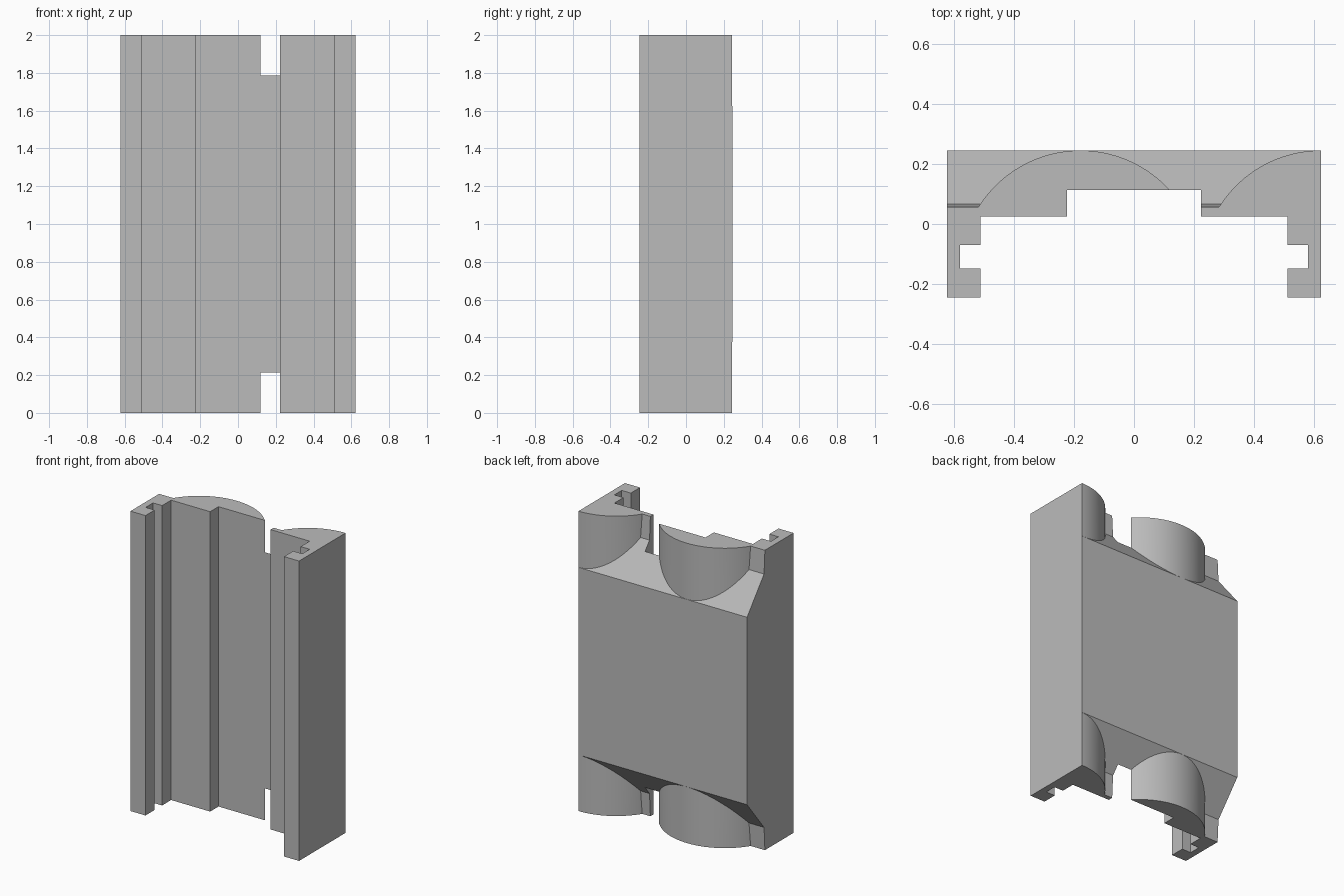
import bpy
import math

default_cube = bpy.data.objects.get("Cube")
if default_cube:
    bpy.data.objects.remove(default_cube, do_unlink=True)

HEIGHT = 2.0
BACK = 0.245
HALF_WIDTH = 0.622

grey = bpy.data.materials.new("plain grey")
grey.use_nodes = True
colour = (0.5, 0.5, 0.5, 1)
grey.diffuse_color = colour
grey.node_tree.nodes["Principled BSDF"].inputs["Base Color"].default_value = colour


def prism(name, outline, place, start, end):
    """Extrude a closed outline; place(a, b, t) gives the 3D point."""
    n = len(outline)
    verts = [place(a, b, t) for t in (start, end) for a, b in outline]
    faces = [tuple(range(n))[::-1], tuple(range(n, 2 * n))]
    faces += [(i, (i + 1) % n, n + (i + 1) % n, n + i) for i in range(n)]
    mesh = bpy.data.meshes.new(name)
    mesh.from_pydata(verts, [], faces)
    mesh.validate()
    obj = bpy.data.objects.new(name, mesh)
    bpy.context.collection.objects.link(obj)
    mesh.materials.append(grey)
    return obj


def select(obj):
    bpy.ops.object.select_all(action="DESELECT")
    obj.select_set(True)
    bpy.context.view_layer.objects.active = obj


def subtract(target, cutter):
    select(target)
    mod = target.modifiers.new("cut", "BOOLEAN")
    mod.operation = "DIFFERENCE"
    mod.solver = "EXACT"
    mod.object = cutter
    bpy.ops.object.modifier_apply(modifier=mod.name)
    bpy.data.objects.remove(cutter, do_unlink=True)


# Main body: channel section with grooved legs and a shallow front recess
half = [(0.223, 0.113), (0.223, 0.025), (0.511, 0.025), (0.511, -0.07),
        (0.578, -0.07), (0.578, -0.148), (0.511, -0.148), (0.511, -BACK),
        (HALF_WIDTH, -BACK), (HALF_WIDTH, BACK)]
section = half + [(-x, y) for x, y in reversed(half)]
body = prism("channel_body", section[::-1], lambda a, b, t: (a, b, t), 0, HEIGHT)

# Sloped end cuts on the back, leaving round bosses standing
slope = [(0.054, -0.1), (0.057, 0), (0.066, 0.155), (BACK, 0.375),
         (0.4, 0.565), (0.4, -0.1)]
RADIUS = 0.4
for top in (False, True):
    outline = [(y, HEIGHT - z if top else z) for y, z in slope]
    if not top:
        outline.reverse()
    wedge = prism("end_cut", outline, lambda a, b, t: (t, a, b), -0.75, 0.75)
    wedge.hide_render = True
    for x in (HALF_WIDTH - 2 * RADIUS, HALF_WIDTH):
        bpy.ops.mesh.primitive_cylinder_add(
            vertices=128, radius=RADIUS, depth=1.2,
            location=(x, BACK - RADIUS - 0.0004, HEIGHT if top else 0))
        subtract(wedge, bpy.context.object)
    subtract(body, wedge)

select(body)
bpy.ops.object.shade_smooth_by_angle(angle=math.radians(20))
